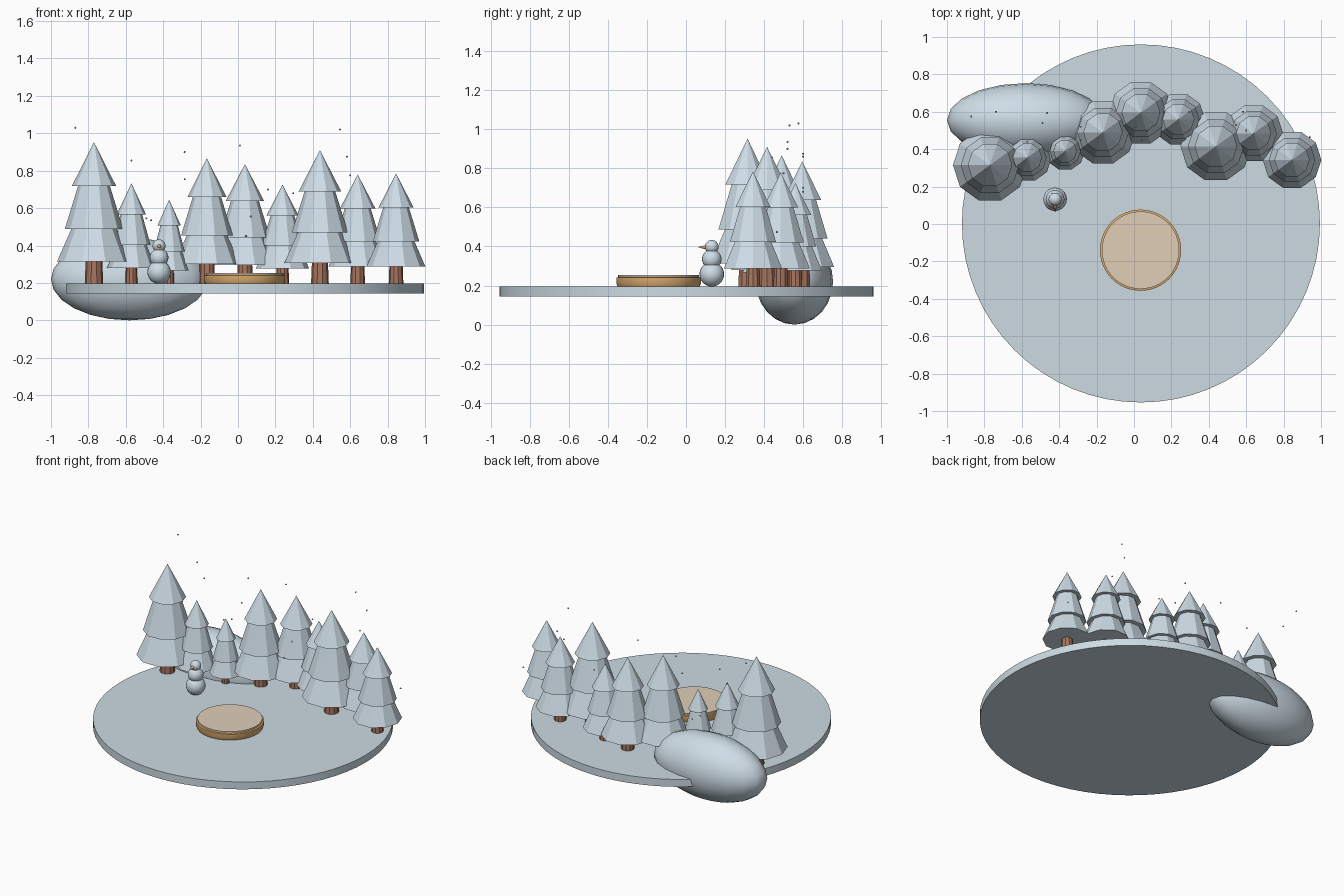
import bpy, bmesh, math
from mathutils import Vector

if "Cube" in bpy.data.objects:
    bpy.data.objects.remove(bpy.data.objects["Cube"])


def lin(c):
    return c / 12.92 if c <= 0.04045 else ((c + 0.055) / 1.055) ** 2.4


def material(name, r, g, b):
    m = bpy.data.materials.new(name)
    m.diffuse_color = (lin(r), lin(g), lin(b), 1)
    m.use_nodes = True
    m.node_tree.nodes["Principled BSDF"].inputs["Base Color"].default_value = m.diffuse_color
    return m


SNOW = material("snow", 0.85, 0.91, 0.95)
GROUND = material("ground snow", 0.80, 0.86, 0.89)
BARK = material("bark brown", 0.66, 0.46, 0.37)
TAN = material("golden wood", 0.87, 0.68, 0.44)
PALE = material("pale wood", 0.88, 0.81, 0.72)


def finish(bm, name, mat, smooth=False):
    bmesh.ops.recalc_face_normals(bm, faces=bm.faces)
    me = bpy.data.meshes.new(name)
    bm.to_mesh(me)
    bm.free()
    me.materials.append(mat)
    ob = bpy.data.objects.new(name, me)
    bpy.context.collection.objects.link(ob)
    if smooth:
        bpy.ops.object.select_all(action='DESELECT')
        ob.select_set(True)
        bpy.context.view_layer.objects.active = ob
        bpy.ops.object.shade_smooth_by_angle(angle=math.radians(40))
    return ob


def lathe(bm, profile, sides, centre=(0, 0)):
    """Closed solid of revolution from (radius, z) points, bottom to top."""
    rings = []
    for r, z in profile:
        n = sides if r > 0 else 1
        rings.append([bm.verts.new((centre[0] + r * math.cos(2 * math.pi * i / sides),
                                    centre[1] + r * math.sin(2 * math.pi * i / sides), z))
                      for i in range(n)])
    for a, b in zip(rings, rings[1:]):
        for i in range(sides):
            j = (i + 1) % sides
            if len(b) == 1:
                bm.faces.new((a[i], a[j], b[0]))
            else:
                bm.faces.new((a[i], a[j], b[j], b[i]))
    for ring in (rings[0], rings[-1]):
        if len(ring) > 2:
            bm.faces.new(ring)


def turned(name, mat, profile, sides, centre, smooth=False):
    bm = bmesh.new()
    lathe(bm, profile, sides, centre)
    return finish(bm, name, mat, smooth)


def ball(name, mat, centre, radii, u=20, v=14):
    bm = bmesh.new()
    bmesh.ops.create_uvsphere(bm, u_segments=u, v_segments=v, radius=1)
    bmesh.ops.scale(bm, vec=radii, verts=bm.verts)
    bmesh.ops.translate(bm, vec=centre, verts=bm.verts)
    return finish(bm, name, mat, True)


TOP = 0.196

# Round snowy ground and the snow mound behind it
turned("ground_disc", GROUND, [(0.957, 0.144), (0.957, TOP)], 64, (0.037, 0.003), True)
ball("snow_mound", SNOW, (-0.58, 0.555, 0.22), (0.42, 0.198, 0.22), 20, 12)

# Low round platform with a pale top
turned("platform_rim", TAN, [(0.21, TOP), (0.217, 0.212), (0.217, 0.24), (0.207, 0.243)],
       48, (0.035, -0.14), True)
turned("platform_top", PALE, [(0.207, 0.243), (0.207, 0.254)], 48, (0.035, -0.14), True)

# Pine trees: x, y, tip height, radius
trees = [(-0.77, 0.315, 0.952, 0.198), (-0.57, 0.355, 0.733, 0.13),
         (-0.368, 0.39, 0.645, 0.105), (-0.166, 0.49, 0.866, 0.175),
         (0.037, 0.595, 0.835, 0.172), (0.238, 0.56, 0.725, 0.142),
         (0.438, 0.415, 0.91, 0.19), (0.64, 0.485, 0.78, 0.157),
         (0.845, 0.343, 0.785, 0.157)]
for k, (x, y, tip, r) in enumerate(trees, 1):
    h = tip - TOP
    z = [TOP + h * f for f in (0.155, 0.385, 0.69)]
    turned(f"tree_trunk_{k}", BARK, [(0.25 * r, TOP), (0.22 * r, z[0] + 0.03)], 10, (x, y))
    bm = bmesh.new()
    lathe(bm, [(r, z[0]), (0.57 * r, z[1] + 0.02)], 10, (x, y))
    lathe(bm, [(0.79 * r, z[1]), (0.40 * r, z[2] + 0.02)], 10, (x, y))
    lathe(bm, [(0.60 * r, z[2]), (0, tip)], 10, (x, y))
    finish(bm, f"tree_boughs_{k}", SNOW)

# Snow figure with a cone nose
fx, fy = -0.422, 0.132
for part, z, r in (("body", 0.258, 0.063), ("chest", 0.335, 0.05), ("head", 0.398, 0.035)):
    ball("snow_figure_" + part, SNOW, (fx, fy, z), (r, r, r))
nose = turned("snow_figure_nose", TAN, [(0.012, 0), (0.0, 0.042)], 10, (0, 0), True)
nose.rotation_euler = (math.radians(90), 0, 0)
nose.location = (fx, fy - 0.029, 0.396)

# Falling snowflakes
flakes = [(-0.87, 0.575, 1.03), (-0.738, 0.6, 0.86), (-0.57, 0.44, 0.855),
          (-0.285, 0.52, 0.9), (-0.285, 0.45, 0.755), (0.01, 0.52, 0.935),
          (0.043, 0.6, 0.72), (0.07, 0.5, 0.555), (0.043, 0.45, 0.45),
          (0.16, 0.6, 0.70), (0.295, 0.6, 0.68), (0.545, 0.53, 1.02),
          (0.583, 0.6, 0.875), (0.60, 0.5, 0.775), (0.94, 0.465, 0.474),
          (-0.465, 0.594, 0.535), (-0.49, 0.54, 0.545)]
bm = bmesh.new()
for p in flakes:
    new = bmesh.ops.create_icosphere(bm, subdivisions=1, radius=0.006)["verts"]
    bmesh.ops.translate(bm, vec=Vector(p), verts=new)
finish(bm, "snowflakes", SNOW)
